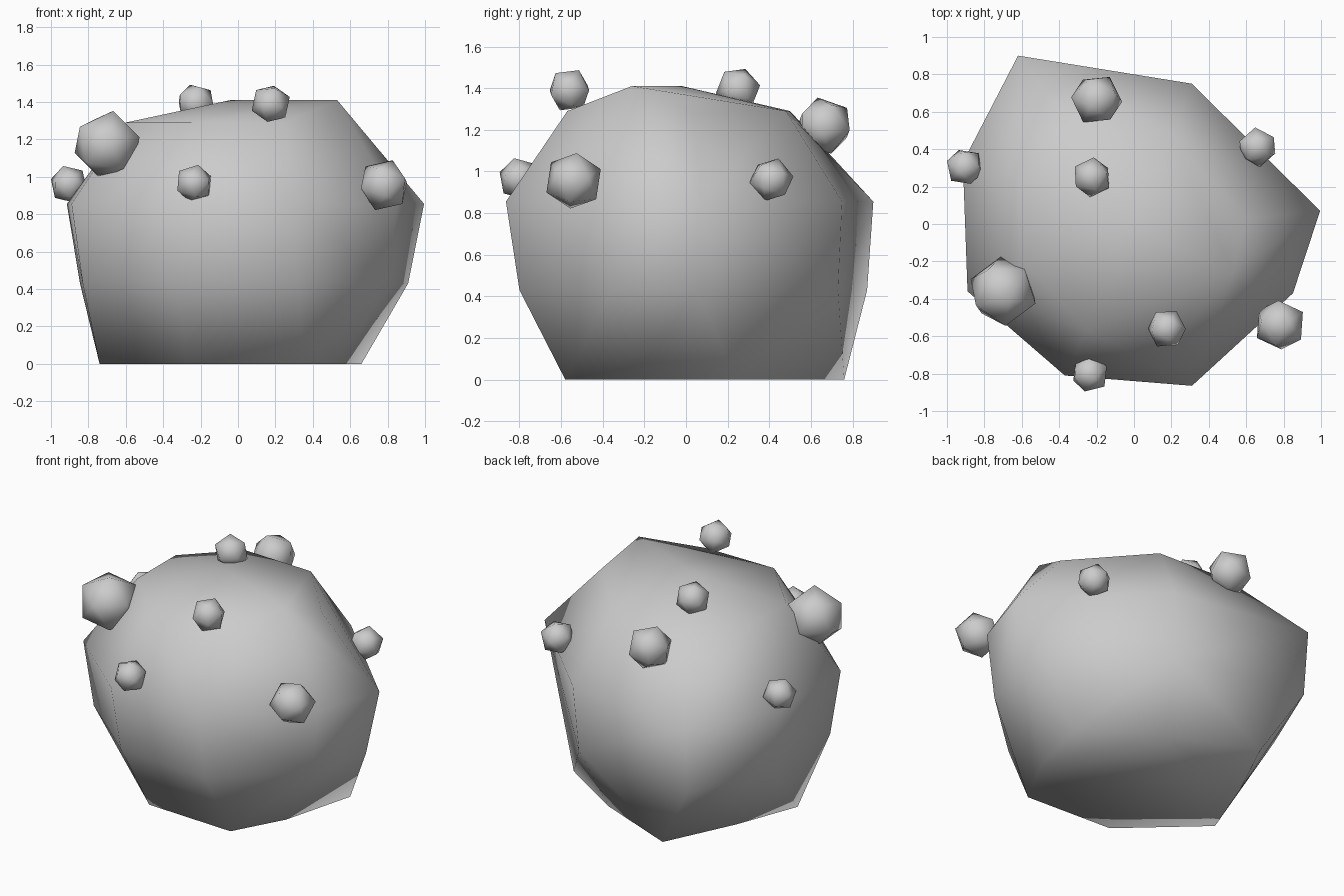
import bpy, bmesh
from mathutils import Vector

if "Cube" in bpy.data.objects:
    bpy.data.objects.remove(bpy.data.objects["Cube"])

# Boulder cross-sections: height -> outline points
rings = {
    0.0: [(-.36, .76), (.2, .53), (.66, .24), (.53, -.25), (.35, -.58), (-.27, -.55), (-.74, -.12), (-.58, .3)],
    0.43: [(-.61, .87), (.28, .73), (.91, .05), (.8, -.36), (.32, -.8), (-.34, -.75), (-.83, -.335), (-.845, .31)],
    0.855: [(-.62, .9), (.31, .75), (.995, .07), (.85, -.37), (.31, -.865), (-.37, -.81), (-.89, -.36), (-.915, .33)],
    1.29: [(-.3, .5), (.2, .48), (.6, .03), (.25, -.57), (-.25, -.57), (-.6, -.2), (-.6, .2)],
    1.41: [(.53, -.26), (-.04, -.02)],
}


def finish(bm, name):
    mesh = bpy.data.meshes.new(name)
    bm.to_mesh(mesh)
    bm.free()
    mesh.shade_smooth()
    obj = bpy.data.objects.new(name, mesh)
    bpy.context.collection.objects.link(obj)
    return obj


# Main boulder: hull over the cross-sections
bm = bmesh.new()
for z, pts in rings.items():
    for x, y in pts:
        bm.verts.new((x, y, z))
hull = bmesh.ops.convex_hull(bm, input=bm.verts[:])
loose = [v for v in bm.verts if not v.link_faces]
bmesh.ops.delete(bm, geom=loose, context='VERTS')
bmesh.ops.recalc_face_normals(bm, faces=bm.faces[:])
finish(bm, "boulder")

# Low-poly knobs scattered on the surface: x, y, z, radius
knobs = [
    (-.70, -.36, 1.17, .19), (.78, -.54, .955, .142), (.175, -.56, 1.39, .108),
    (-.235, -.80, .965, .104), (-.905, .305, .96, .104), (-.20, .665, 1.22, .142),
    (-.225, .25, 1.395, .108), (.66, .41, .96, .108),
]
for i, (x, y, z, r) in enumerate(knobs):
    bm = bmesh.new()
    bmesh.ops.create_icosphere(bm, subdivisions=1, radius=r)
    knob = finish(bm, f"knob_{i + 1}")
    knob.location = (x, y, z)
    # point each knob away from the boulder's middle
    outward = Vector((x, y, z - .7))
    knob.rotation_euler = outward.to_track_quat('Z', 'Y').to_euler()
